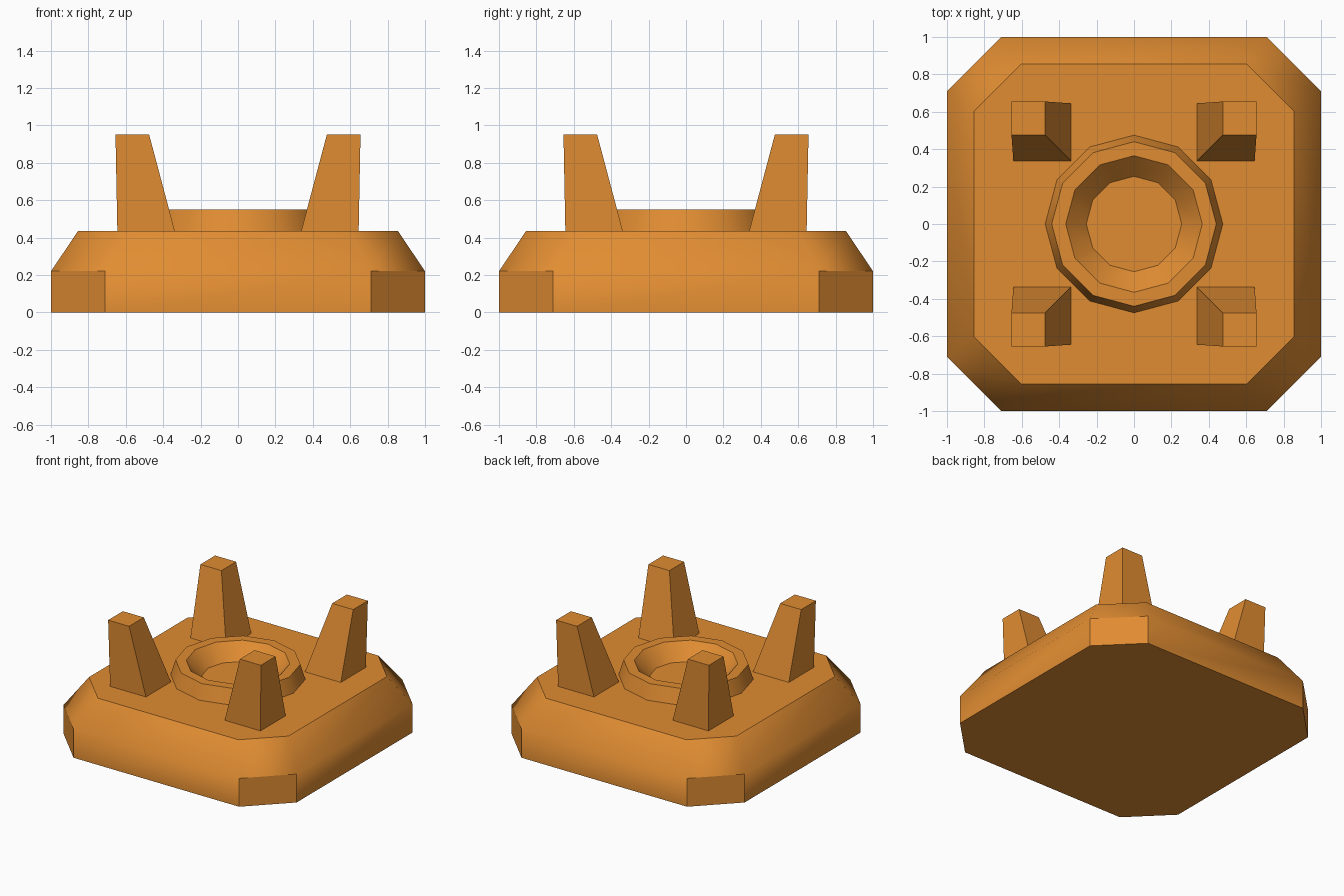
import bpy
import math

cube = bpy.data.objects.get("Cube")
if cube:
    bpy.data.objects.remove(cube, do_unlink=True)

orange = bpy.data.materials.new("orange")
orange.use_nodes = True
colour = (0.75, 0.265, 0.032, 1)
orange.diffuse_color = colour
orange.node_tree.nodes["Principled BSDF"].inputs["Base Color"].default_value = colour

DECK = 0.435


def loft(name, rings, cap_start=True, cap_end=True, smooth=None):
    """Skin a stack of counter-clockwise rings, with optional end caps."""
    n = len(rings[0])
    verts = [p for ring in rings for p in ring]
    faces = []
    for r in range(len(rings) - 1):
        for i in range(n):
            j = (i + 1) % n
            faces.append((r * n + i, r * n + j, (r + 1) * n + j, (r + 1) * n + i))
    if cap_start:
        faces.append(tuple(reversed(range(n))))
    if cap_end:
        faces.append(tuple(range(len(verts) - n, len(verts))))
    mesh = bpy.data.meshes.new(name)
    mesh.from_pydata(verts, [], faces)
    mesh.materials.append(orange)
    obj = bpy.data.objects.new(name, mesh)
    bpy.context.collection.objects.link(obj)
    if smooth:
        bpy.ops.object.select_all(action='DESELECT')
        obj.select_set(True)
        bpy.context.view_layer.objects.active = obj
        bpy.ops.object.shade_smooth_by_angle(angle=math.radians(smooth))
    return obj


def chamfered_square(half, corner, z):
    ring = []
    for k in range(4):
        c, s = round(math.cos(k * math.pi / 2)), round(math.sin(k * math.pi / 2))
        for x, y in ((half, -corner), (half, corner)):
            ring.append((c * x - s * y, s * x + c * y, z))
    return ring


def circle(radius, z, sides=12):
    return [(radius * math.cos(math.tau * i / sides),
             radius * math.sin(math.tau * i / sides), z) for i in range(sides)]


def corner_square(inner, outer, z, sx, sy):
    pts = [(inner, inner), (outer, inner), (outer, outer), (inner, outer)]
    if sx * sy < 0:
        pts.reverse()
    return [(sx * x, sy * y, z) for x, y in pts]


# Base block with cut corners and a sloped upper edge
loft("base", [chamfered_square(1, 0.71, 0),
              chamfered_square(1, 0.71, 0.22),
              chamfered_square(0.855, 0.603, DECK)], smooth=37)

# Raised collar around the central socket
loft("socket_collar", [circle(0.475, DECK), circle(0.44, 0.55),
                       circle(0.365, 0.55), circle(0.255, DECK)],
     cap_start=False, cap_end=False, smooth=37)

# Four corner prongs, sloped on their inner sides
for depth, sy in (("front", -1), ("back", 1)):
    for side, sx in (("right", -1), ("left", 1)):
        loft(f"{depth}_{side}_prong",
             [corner_square(0.338, 0.645, DECK, sx, sy),
              corner_square(0.475, 0.655, 0.95, sx, sy)])
